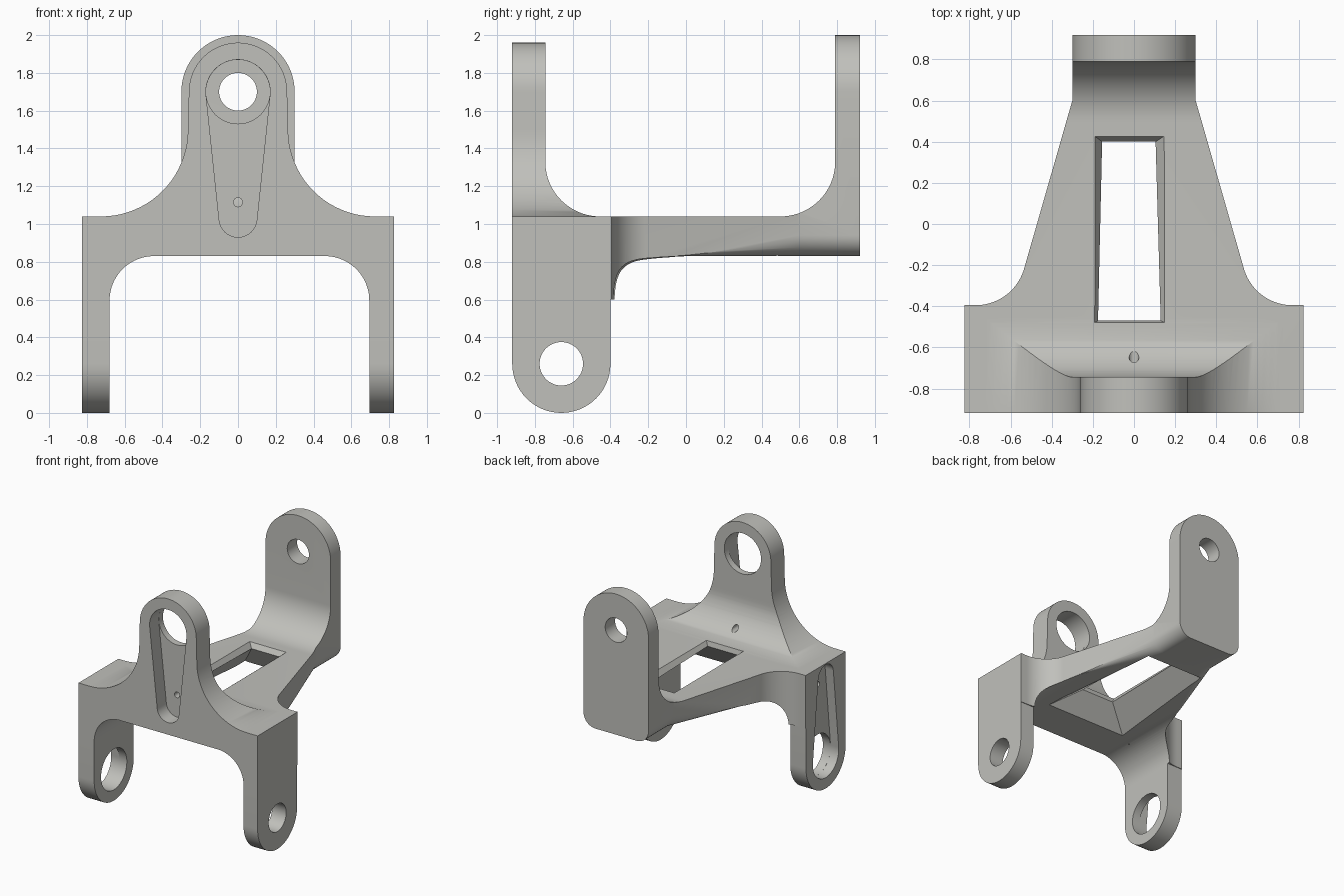
import bpy, bmesh, math

if "Cube" in bpy.data.objects:
    bpy.data.objects.remove(bpy.data.objects["Cube"])

grey = bpy.data.materials.new("light grey")
grey.diffuse_color = (0.53, 0.53, 0.50, 1)
grey.use_nodes = True
grey.node_tree.nodes["Principled BSDF"].inputs["Base Color"].default_value = grey.diffuse_color


def arc(cx, cy, r, a0, a1, n=20):
    """Points on an arc, angles in degrees."""
    return [(cx + r * math.cos(math.radians(a0 + (a1 - a0) * i / n)),
             cy + r * math.sin(math.radians(a0 + (a1 - a0) * i / n))) for i in range(n + 1)]


def loft(name, rings):
    """Closed solid through rings of equal point count."""
    bm = bmesh.new()
    vs = [[bm.verts.new(p) for p in ring] for ring in rings]
    n = len(rings[0])
    for a, b in zip(vs, vs[1:]):
        for i in range(n):
            j = (i + 1) % n
            bm.faces.new((a[i], a[j], b[j], b[i]))
    bm.faces.new(vs[0])
    bm.faces.new(vs[-1])
    bmesh.ops.recalc_face_normals(bm, faces=bm.faces[:])
    me = bpy.data.meshes.new(name)
    bm.to_mesh(me)
    bm.free()
    me.materials.append(grey)
    ob = bpy.data.objects.new(name, me)
    bpy.context.collection.objects.link(ob)
    return ob


def prism(name, pts, axis, a, b):
    """Extrude a 2D outline along an axis from a to b."""
    place = {"x": lambda p, t: (t, p[0], p[1]),
             "y": lambda p, t: (p[0], t, p[1]),
             "z": lambda p, t: (p[0], p[1], t)}[axis]
    return loft(name, [[place(p, t) for p in pts] for t in (a, b)])


def combine(body, tool, op="DIFFERENCE"):
    mod = body.modifiers.new("cut", "BOOLEAN")
    mod.operation, mod.solver, mod.object = op, "EXACT", tool
    bpy.context.view_layer.objects.active = body
    bpy.ops.object.modifier_apply(modifier=mod.name)
    bpy.data.objects.remove(tool)


def circle(cx, cy, r, n=48):
    return arc(cx, cy, r, 0, 360, n)[:-1]


def mirrored(half):
    """Complete an outline from its right half."""
    return half + [(-x, y) for x, y in reversed(half)]


# Plan outline: wide front, concave shoulders, tapering arm
shoulder = arc(0.77, -0.15, 0.245, 270, 197)
body = prism("bracket", mirrored([(0.825, -0.92), (0.825, -0.395)] + shoulder
                                 + [(0.30, 0.60), (0.30, 0.92)]), "z", -0.1, 2.2)

# Side outline: rounded legs, plate, two filleted uprights
side = (arc(-0.66, 0.26, 0.26, 180, 360, 32) + [(-0.40, 0.60), (0.95, 0.60), (0.95, 2.1), (0.79, 2.1)]
        + arc(0.50, 1.33, 0.29, 0, -90) + arc(-0.455, 1.33, 0.29, 270, 180)
        + [(-0.745, 2.1), (-0.95, 2.1), (-0.95, 0.6), (-0.92, 0.6)])
combine(body, prism("side_outline", side, "x", -1, 1), "INTERSECT")

# Arch between the legs
arch = ([(0.695, -0.2)] + arc(0.46, 0.595, 0.235, 0, 90)
        + arc(-0.445, 0.595, 0.235, 90, 180) + [(-0.68, -0.2)])
combine(body, prism("arch_cutter", arch, "y", -1.2, 1.2))

# Front upright silhouette
front = mirrored([(0.95, 2.3), (0.95, 1.04)] + arc(0.725, 1.50, 0.46, 270, 180)
                 + arc(0, 1.70, 0.26, 0, 88))
combine(body, prism("front_head_cutter", front, "y", -1.2, -0.455))

# Rear upright rounded head
rear = mirrored([(0.6, 2.3), (0.6, 1.70)] + arc(0, 1.70, 0.30, 0, 88))
combine(body, prism("rear_head_cutter", rear, "y", 0.4, 1.2))

# Rounded lower edges of the arm, growing towards the rear
for s in (-1, 1):
    rings = []
    for y, w, r in ((-0.12, 0.516, 0.004), (0.60, 0.30, 0.11), (1.0, 0.30, 0.11)):
        edge = [(w + 0.03, 0.79), (w - r, 0.79)] + arc(w - r, 0.83 + r, r, 270, 360, 10)
        edge += [(w + 0.03, 0.83 + r)]
        rings.append([(s * x, y, z) for x, z in edge])
    combine(body, loft("edge_cutter", rings))


# Window through the arm: narrow waist near the top, flared below
def quad(z, y0, y1, a0, b0, a1, b1):
    return [(a0, y0, z), (b0, y0, z), (b1, y1, z), (a1, y1, z)]


combine(body, loft("window_cutter", [
    quad(0.80, -0.62, 0.505, -0.42, 0.41, -0.30, 0.29),
    quad(1.00, -0.47, 0.40, -0.175, 0.13, -0.155, 0.105),
    quad(1.045, -0.48, 0.43, -0.195, 0.15, -0.195, 0.15),
    quad(1.10, -0.48, 0.43, -0.195, 0.15, -0.195, 0.15)]))


# Tapered pocket outline between an eye and a smaller end
def pocket(cx, cz, end):
    t = math.degrees(math.asin(0.07 / 0.67))
    d = 1 if end > cz else -1
    big = arc(0, 0, 0.17, t, -180 - t, 36)
    small = arc(0, 0.67, 0.10, 180 - t, t, 20)
    return [(cx + x, cz + d * z) for x, z in big + small]


# Front upright: pocket, eye and pin hole
combine(body, prism("front_pocket", pocket(0, 1.70, 1.03), "y", -1.1, -0.80))
combine(body, prism("front_eye", circle(0, 1.70, 0.1695), "y", -1.1, -0.6))
combine(body, prism("front_pin_hole", circle(0, 1.115, 0.024, 16), "y", -1.0, -0.5))

# Left leg: pocket, eye and pin hole
combine(body, prism("leg_pocket", pocket(-0.66, 0.26, 0.93), "x", -1.0, -0.75))
combine(body, prism("leg_eye", circle(-0.66, 0.26, 0.1695), "x", -1.0, -0.5))
combine(body, prism("leg_pin_hole", circle(-0.66, 0.845, 0.024, 16), "x", -0.9, -0.5))

# Plain holes in the right leg and the rear upright
combine(body, prism("right_leg_hole", circle(-0.66, 0.26, 0.115), "x", 0.5, 1.0))
combine(body, prism("rear_hole", circle(0, 1.70, 0.10), "y", 0.6, 1.2))

# Smooth curves, sharp edges
bpy.ops.object.select_all(action="DESELECT")
body.select_set(True)
bpy.context.view_layer.objects.active = body
bpy.ops.object.shade_smooth_by_angle(angle=math.radians(30))
